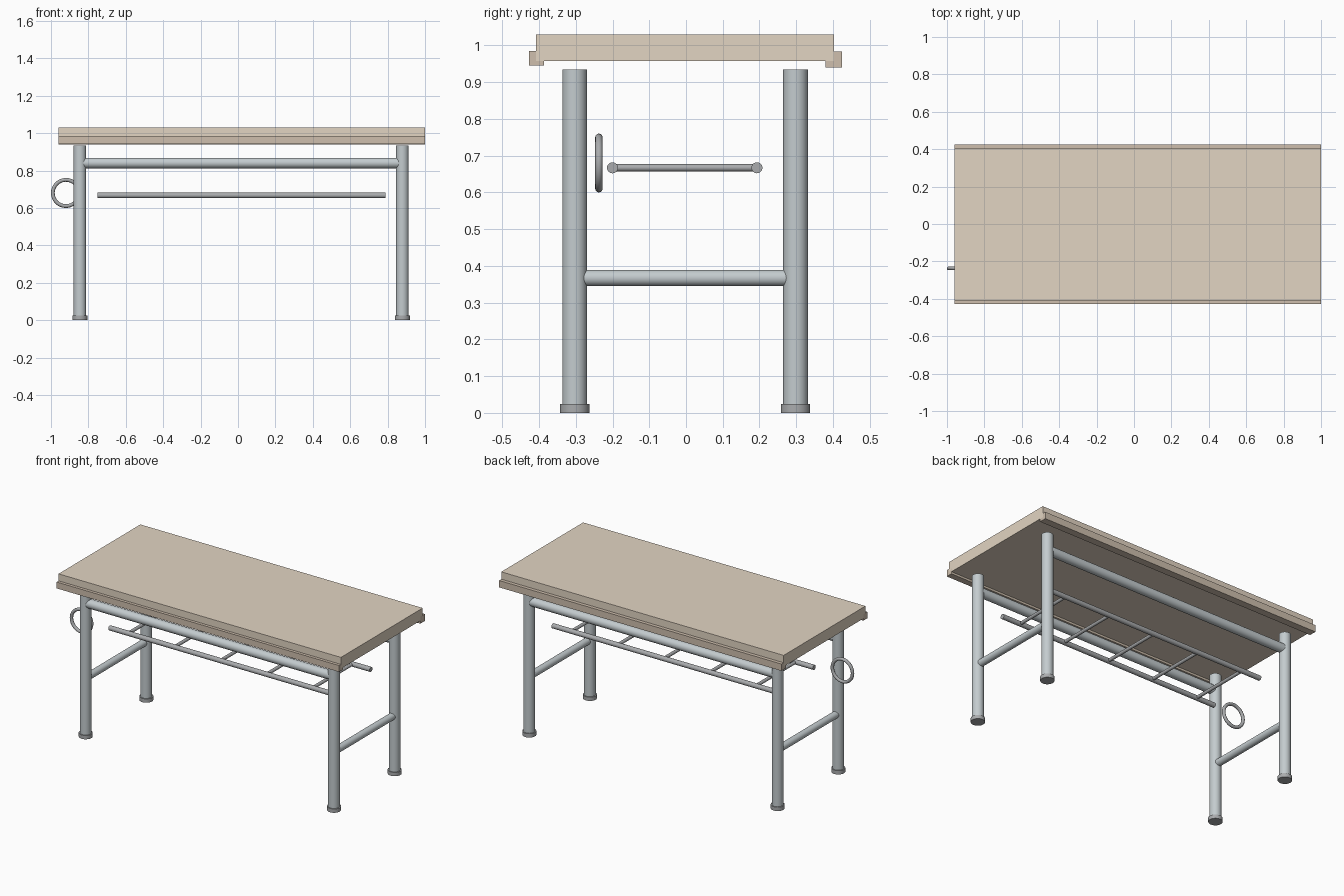
import bpy
from math import radians
from mathutils import Vector

if "Cube" in bpy.data.objects:
    bpy.data.objects.remove(bpy.data.objects["Cube"])


def material(name, rgb):
    m = bpy.data.materials.new(name)
    m.diffuse_color = (*rgb, 1)
    m.use_nodes = True
    m.node_tree.nodes["Principled BSDF"].inputs["Base Color"].default_value = m.diffuse_color
    return m


WOOD = material("wood", (0.76, 0.66, 0.54))
EDGE = material("edge_wood", (0.62, 0.52, 0.42))
STEEL = material("steel", (0.55, 0.60, 0.62))
DARK = material("dark_metal", (0.40, 0.41, 0.42))


def finish(name, mat, smooth=True):
    ob = bpy.context.object
    ob.name = name
    ob.data.materials.append(mat)
    if smooth:
        bpy.ops.object.shade_smooth_by_angle(angle=radians(35))
    return ob


def box(name, lo, hi, mat):
    lo, hi = Vector(lo), Vector(hi)
    bpy.ops.mesh.primitive_cube_add(size=1, location=(lo + hi) / 2)
    bpy.context.object.scale = hi - lo
    bpy.ops.object.transform_apply(location=False, rotation=False, scale=True)
    return finish(name, mat, False)


def tube(name, a, b, r, mat, sides=32):
    a, b = Vector(a), Vector(b)
    d = b - a
    bpy.ops.mesh.primitive_cylinder_add(
        vertices=sides, radius=r, depth=d.length, location=(a + b) / 2,
        rotation=d.to_track_quat('Z', 'Y').to_euler())
    return finish(name, mat)


# table top with a lipped strip along each long edge
X0, X1 = -0.96, 1.0
box("table_top", (X0, -0.408, 0.958), (X1, 0.403, 1.029), WOOD)
box("front_edge_strip", (X0, -0.427, 0.945), (X1, -0.387, 0.985), EDGE)
box("back_edge_strip", (X0, 0.379, 0.94), (X1, 0.425, 0.983), EDGE)

# legs with rubber feet
LX = {"left": -0.845, "right": 0.879}
LY = {"front": -0.303, "back": 0.298}
for sx, x in LX.items():
    for sy, y in LY.items():
        tube(f"{sy}_{sx}_leg", (x, y, 0.01), (x, y, 0.935), 0.0335, STEEL)
        tube(f"{sy}_{sx}_foot", (x, y, 0), (x, y, 0.024), 0.04, DARK)

# long rails under the top, and low side rails
for sy, y in LY.items():
    tube(f"{sy}_rail", (LX["left"], y, 0.84), (LX["right"], y, 0.84), 0.028, STEEL)
for sx, x in LX.items():
    tube(f"{sx}_side_rail", (x, LY["front"], 0.367), (x, LY["back"], 0.367), 0.022, STEEL)

# book rack: two long bars joined by five cross bars
RZ, RY0, RY1 = 0.667, -0.2, 0.193
for side, y in (("front", RY0), ("back", RY1)):
    tube(f"rack_{side}_bar", (-0.75, y, RZ), (0.788, y, RZ), 0.015, DARK, 24)
for i in range(5):
    x = 0.019 + (i - 2) * 0.32
    tube(f"rack_cross_bar_{i + 1}", (x, RY0, RZ), (x, RY1, RZ), 0.01, DARK, 24)

# hanging ring beside the left legs
bpy.ops.mesh.primitive_torus_add(
    major_radius=0.07, minor_radius=0.01, major_segments=48, minor_segments=16,
    location=(-0.92, -0.237, 0.68), rotation=(radians(90), 0, 0))
finish("side_ring", DARK)
